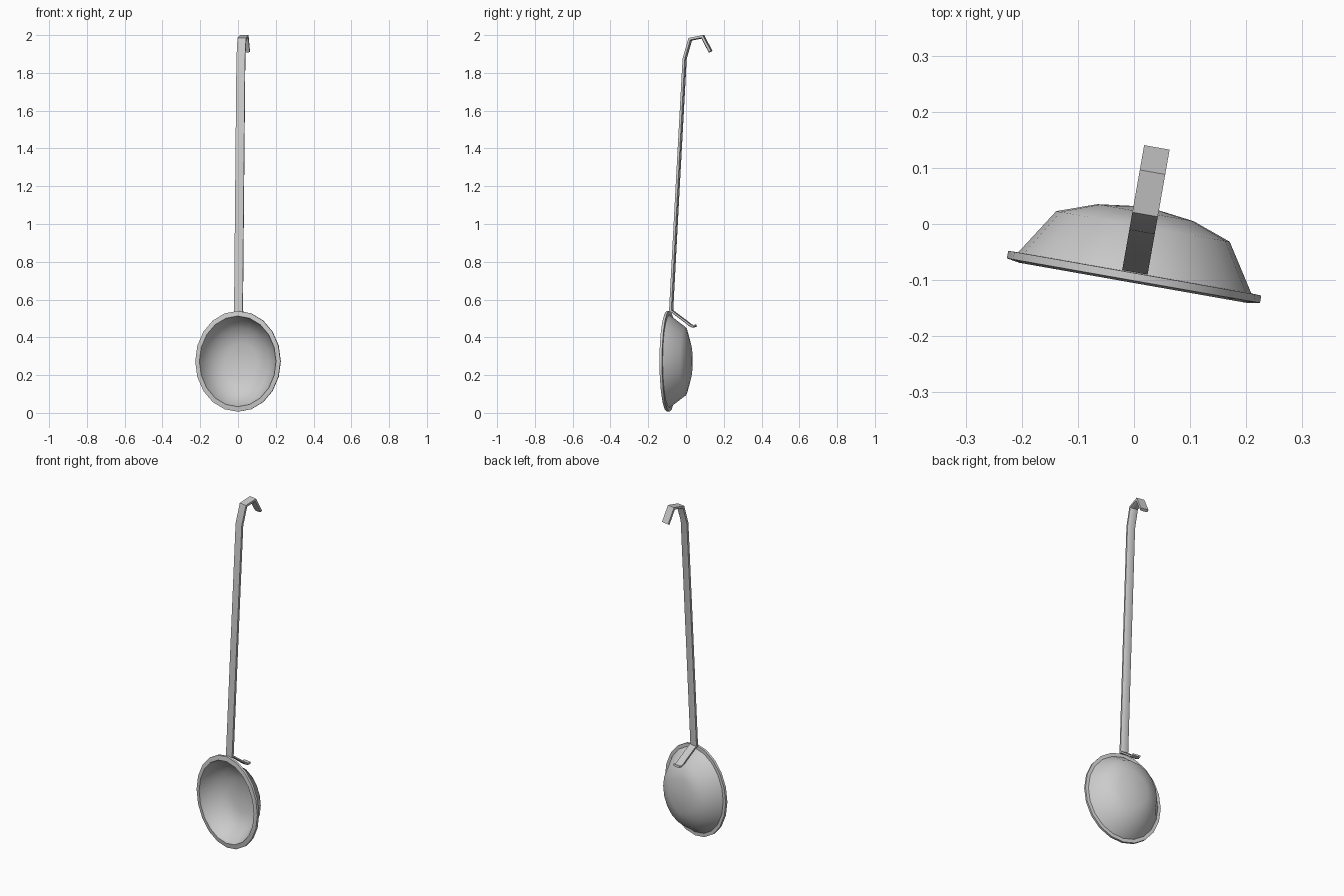
import bpy, bmesh, math
from mathutils import Matrix, Vector

if "Cube" in bpy.data.objects:
    bpy.data.objects.remove(bpy.data.objects["Cube"])

# The whole ladle is turned 10 degrees about z; local y points to the back
PLACE = Matrix.Translation((0, -0.095, 0)) @ Matrix.Rotation(math.radians(-10), 4, 'Z')


def finish(name, bm, angle):
    bmesh.ops.recalc_face_normals(bm, faces=bm.faces)
    bm.transform(PLACE)
    mesh = bpy.data.meshes.new(name)
    bm.to_mesh(mesh)
    bm.free()
    ob = bpy.data.objects.new(name, mesh)
    bpy.context.collection.objects.link(ob)
    bpy.ops.object.select_all(action='DESELECT')
    ob.select_set(True)
    bpy.context.view_layer.objects.active = ob
    bpy.ops.object.shade_smooth_by_angle(angle=math.radians(angle))
    return ob


def oval_lathe(name, profile, sides=20, zc=0.273, stretch=1.165):
    """Spin (radius, depth) points about the y axis into an oval form."""
    bm = bmesh.new()
    rings = []
    for r, d in profile:
        if r == 0:
            rings.append([bm.verts.new((0, d, zc))] * sides)
            continue
        rings.append([bm.verts.new((r * math.sin(a), d, zc + r * stretch * math.cos(a)))
                      for a in (2 * math.pi * i / sides for i in range(sides))])
    for lo, hi in zip(rings, rings[1:]):
        for i in range(sides):
            j = (i + 1) % sides
            bm.faces.new(list(dict.fromkeys((lo[i], lo[j], hi[j], hi[i]))))
    return finish(name, bm, 50)


def bent_strip(name, path, width, thick):
    """Flat metal strip following (y, z) points, with mitred bends."""
    pts = [Vector(p) for p in path]
    bm = bmesh.new()
    rings = []
    for i, p in enumerate(pts):
        dirs = []
        if i > 0:
            dirs.append((p - pts[i - 1]).normalized())
        if i < len(pts) - 1:
            dirs.append((pts[i + 1] - p).normalized())
        t = sum(dirs, Vector((0, 0))).normalized()
        n = Vector((t.y, -t.x)) / max(0.5, t.dot(dirs[0]))
        w, h = width / 2, thick / 2
        section = [(-w, -h), (w, -h), (w, h * 0.5), (w * 0.6, h), (-w * 0.6, h), (-w, h * 0.5)]
        rings.append([bm.verts.new((x, p.x + n.x * o, p.y + n.y * o)) for x, o in section])
    k = len(rings[0])
    for lo, hi in zip(rings, rings[1:]):
        for i in range(k):
            bm.faces.new((lo[i], lo[(i + 1) % k], hi[(i + 1) % k], hi[i]))
    bm.faces.new(rings[0])
    bm.faces.new(rings[-1])
    return finish(name, bm, 40)


# Bowl with rolled rim: back shell, rim edge, front lip, inside shell
oval_lathe("bowl", [(0, 0.128), (0.087, 0.117), (0.157, 0.092), (0.211, 0.008),
                    (0.229, 0.0075), (0.229, -0.006), (0.206, -0.01),
                    (0.203, 0.004), (0.150, 0.084), (0.084, 0.108), (0, 0.118)])

# Long handle ending in a hanging hook
bent_strip("handle", [(0.017, 0.535), (0.05, 1.15), (0.090, 1.875), (0.120, 1.978),
                      (0.186, 1.991), (0.228, 1.912)], 0.046, 0.016)

# Tang running down the back of the bowl and curling outward
bent_strip("bowl_tang", [(0.017, 0.541), (0.062, 0.508), (0.100, 0.480),
                         (0.118, 0.465), (0.133, 0.458), (0.150, 0.461)], 0.046, 0.012)
